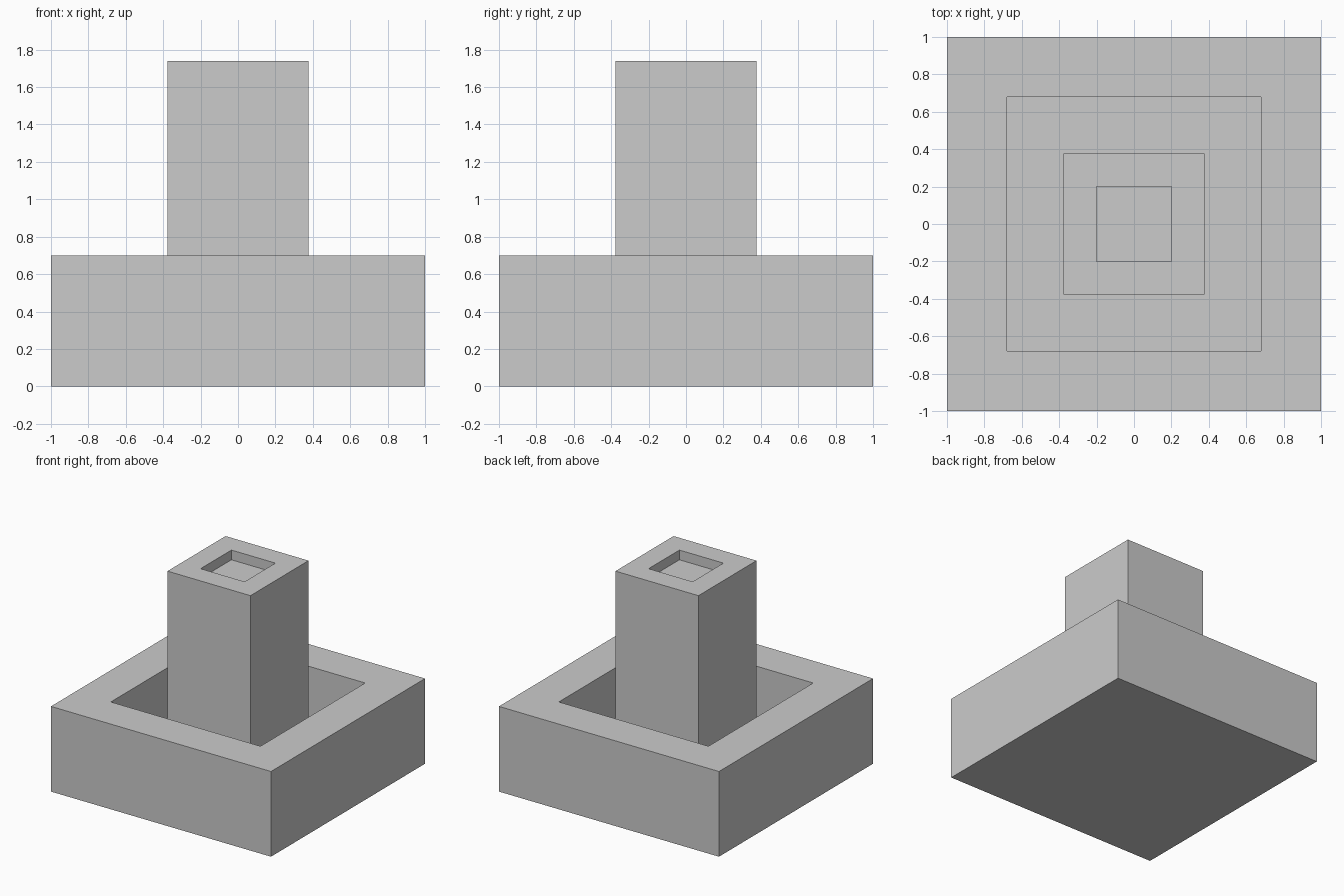
import bpy
import bmesh

if "Cube" in bpy.data.objects:
    bpy.data.objects.remove(bpy.data.objects["Cube"])


def square_loft(name, profile):
    """Skin nested square rings given as (half width, height), capped at both ends."""
    bm = bmesh.new()
    rings = [[bm.verts.new((sx * h, sy * h, z))
              for sx, sy in ((-1, -1), (1, -1), (1, 1), (-1, 1))]
             for h, z in profile]
    for a, b in zip(rings, rings[1:]):
        for i in range(4):
            j = (i + 1) % 4
            bm.faces.new((a[i], a[j], b[j], b[i]))
    bm.faces.new(rings[0][::-1])
    bm.faces.new(rings[-1])
    bmesh.ops.recalc_face_normals(bm, faces=bm.faces[:])
    mesh = bpy.data.meshes.new(name)
    bm.to_mesh(mesh)
    bm.free()
    obj = bpy.data.objects.new(name, mesh)
    bpy.context.collection.objects.link(obj)
    return obj


# One continuous solid: basin outside, basin pit, pillar, recess in the pillar top
square_loft("basin_with_pillar", [
    (1.0, 0.0), (1.0, 0.70),        # outer walls
    (0.68, 0.70), (0.68, 0.20),     # rim and pit walls
    (0.377, 0.20), (0.377, 1.74),   # pit floor and pillar sides
    (0.20, 1.74), (0.20, 1.66),     # pillar top and shallow recess
])
